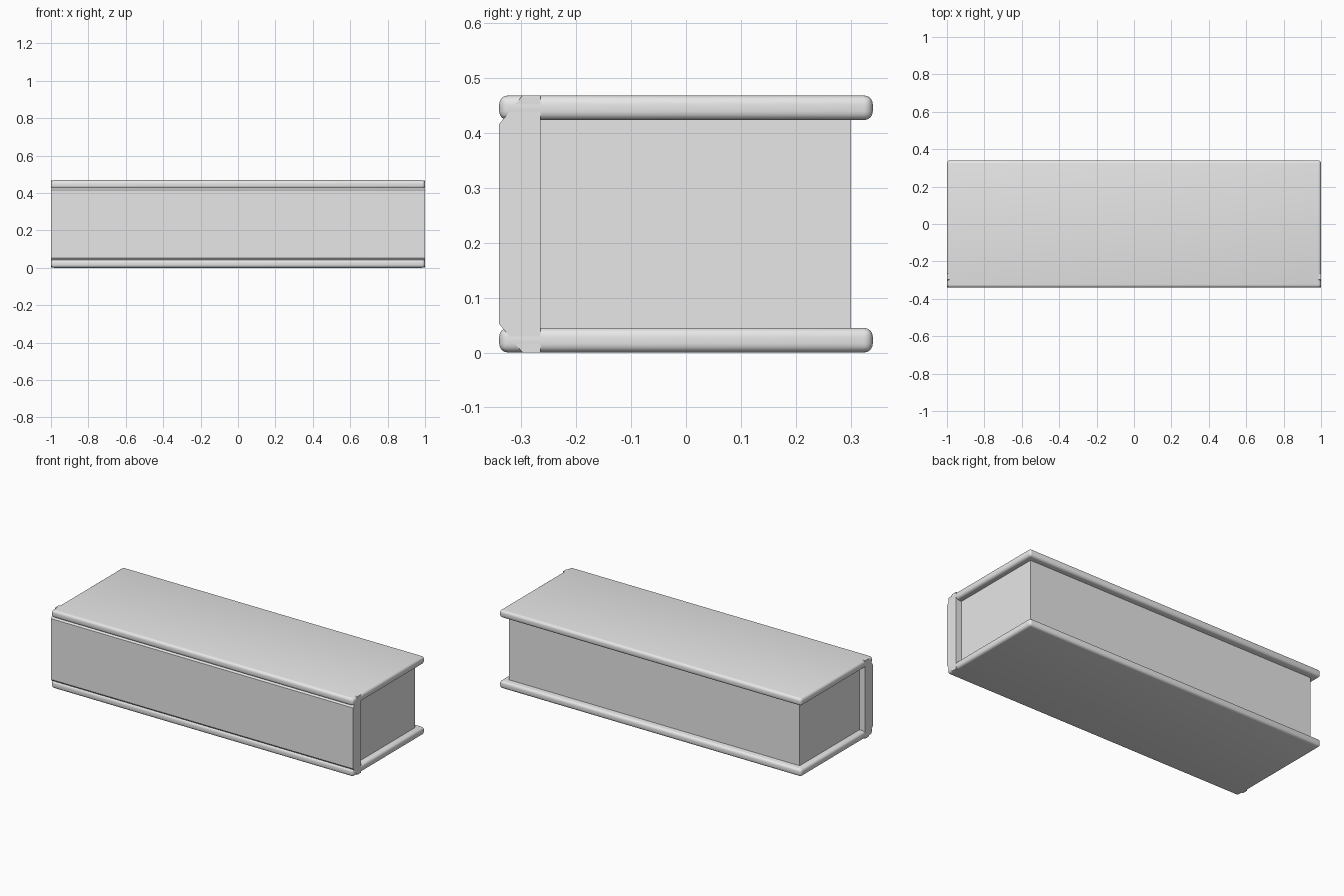
import bpy
import bmesh
import math

old = bpy.data.objects.get("Cube")
if old:
    bpy.data.objects.remove(old, do_unlink=True)

grey = bpy.data.materials.new("light grey")
grey.use_nodes = True
grey.diffuse_color = (0.8, 0.8, 0.8, 1)
grey.node_tree.nodes["Principled BSDF"].inputs["Base Color"].default_value = (0.8, 0.8, 0.8, 1)

HEIGHT = 0.468
DEPTH = 0.34       # half the cover depth
BOARD = 0.045      # cover thickness
SPINE_BACK = -0.265


def extrude_profile(name, profile, half_length):
    """Extrude a (y, z) outline along x, centred on x = 0."""
    bm = bmesh.new()
    face = bm.faces.new([bm.verts.new((-half_length, y, z)) for y, z in profile])
    result = bmesh.ops.extrude_face_region(bm, geom=[face])
    moved = [v for v in result["geom"] if isinstance(v, bmesh.types.BMVert)]
    bmesh.ops.translate(bm, verts=moved, vec=(2 * half_length, 0, 0))
    bmesh.ops.recalc_face_normals(bm, faces=bm.faces)
    mesh = bpy.data.meshes.new(name)
    bm.to_mesh(mesh)
    bm.free()
    mesh.materials.append(grey)
    obj = bpy.data.objects.new(name, mesh)
    bpy.context.collection.objects.link(obj)
    return obj


def box(name, y0, y1, z0, z1, half_length):
    return extrude_profile(name, [(y0, z0), (y1, z0), (y1, z1), (y0, z1)], half_length)


# Cover boards with rounded edges
for name, z in (("bottom_cover", 0), ("top_cover", HEIGHT - BOARD)):
    cover = box(name, -DEPTH, DEPTH, z, z + BOARD, 1)
    bevel = cover.modifiers.new("rounded edges", "BEVEL")
    bevel.width = 0.016
    bevel.segments = 4
    bpy.ops.object.select_all(action="DESELECT")
    bpy.context.view_layer.objects.active = cover
    cover.select_set(True)
    bpy.ops.object.modifier_apply(modifier=bevel.name)
    bpy.ops.object.shade_smooth_by_angle(angle=math.radians(30))

# Spine with chamfered front corners
cut_y, cut_z, gap = 0.042, 0.052, 0.0004
extrude_profile("spine", [
    (SPINE_BACK, gap), (SPINE_BACK, HEIGHT - gap),
    (-DEPTH + cut_y, HEIGHT - gap), (-DEPTH, HEIGHT - cut_z),
    (-DEPTH, cut_z), (-DEPTH + cut_y, gap)], 1)

# Page block, set in from the covers
box("pages", SPINE_BACK - 0.01, 0.3, BOARD - 0.01, HEIGHT - BOARD + 0.01, 0.963)
